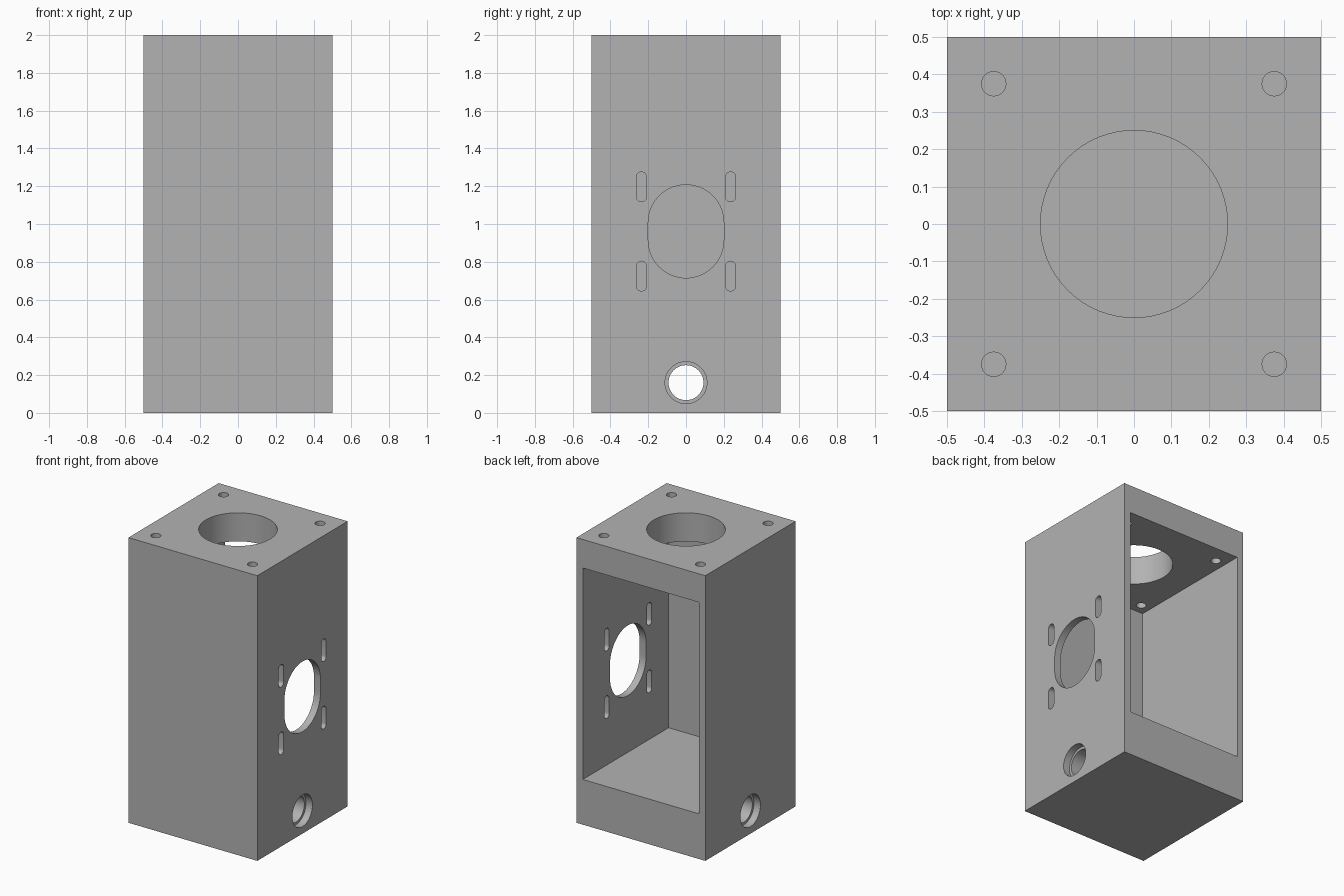
import bpy, bmesh
from math import pi, cos, sin, radians
from mathutils import Vector

cube = bpy.data.objects.get("Cube")
if cube:
    bpy.data.objects.remove(cube, do_unlink=True)

grey = bpy.data.materials.new("plain grey")
grey.use_nodes = True
colour = (0.45, 0.45, 0.45, 1)
grey.diffuse_color = colour
grey.node_tree.nodes["Principled BSDF"].inputs["Base Color"].default_value = colour


def new_object(name, bm):
    bmesh.ops.recalc_face_normals(bm, faces=bm.faces)
    mesh = bpy.data.meshes.new(name)
    bm.to_mesh(mesh)
    bm.free()
    mesh.materials.append(grey)
    obj = bpy.data.objects.new(name, mesh)
    bpy.context.collection.objects.link(obj)
    return obj


def box(name, low, high):
    low, high = Vector(low), Vector(high)
    bm = bmesh.new()
    bmesh.ops.create_cube(bm, size=1)
    for v in bm.verts:
        v.co = (low + high) / 2 + v.co * (high - low)
    return new_object(name, bm)


def slot(name, axis, centre, radius, start, end, straight=0, steps=32):
    """Round or elongated prism along x or z, its profile stretched by straight."""
    bm = bmesh.new()
    arcs = [(i * pi / steps, 1) for i in range(steps + 1)]
    arcs += [(pi + a, -1) for a, _ in arcs]
    if not straight:
        arcs = [(i * pi / steps, 0) for i in range(2 * steps)]
    ring = []
    for a, side in arcs:
        u = centre[0] + radius * cos(a)
        v = centre[1] + radius * sin(a) + side * straight / 2
        ring.append(bm.verts.new((start, u, v) if axis == "x" else (u, v, start)))
    face = bm.faces.new(ring)
    moved = bmesh.ops.extrude_face_region(bm, geom=[face])["geom"]
    shift = (end - start, 0, 0) if axis == "x" else (0, 0, end - start)
    bmesh.ops.translate(bm, vec=shift,
                        verts=[g for g in moved if isinstance(g, bmesh.types.BMVert)])
    return new_object(name, bm)


housing = box("housing", (-0.5, -0.5, 0), (0.5, 0.5, 2))

# Cavity open to the back, and the large opening in the top plate
cutters = [
    box("cavity_cutter", (-0.45, -0.45, 0.317), (0.45, 0.6, 1.8)),
    slot("top_opening_cutter", "z", (0, 0), 0.25, 1.7, 2.1),
]

# Corner screw holes in the top plate
for x in (-0.375, 0.375):
    for y in (-0.375, 0.375):
        cutters.append(slot("screw_hole_cutter", "z", (x, y), 0.0325, 1.7, 2.1, steps=16))

# Elongated opening with four adjustment slots in the side wall
cutters.append(slot("side_opening_cutter", "x", (0, 0.961), 0.2, 0.4, 0.6, 0.093))
for y in (-0.236, 0.236):
    for z in (0.724, 1.197):
        cutters.append(slot("mounting_slot_cutter", "x", (y, z), 0.027, 0.4, 0.6, 0.104, 12))

# Cross bore through the base, with a counterbore at each end
cutters.append(slot("cross_bore_cutter", "x", (0, 0.16), 0.0925, -0.6, 0.6))
for side in (-1, 1):
    cutters.append(slot("counterbore_cutter", "x", (0, 0.16), 0.111, side * 0.45, side * 0.6))

# Cut everything, then remove the cutters
bpy.context.view_layer.objects.active = housing
for cutter in cutters:
    cutter.hide_render = True
    mod = housing.modifiers.new("cut", "BOOLEAN")
    mod.operation = "DIFFERENCE"
    mod.solver = "EXACT"
    mod.object = cutter
    bpy.ops.object.modifier_apply(modifier=mod.name)
    bpy.data.objects.remove(cutter, do_unlink=True)

bpy.ops.object.select_all(action="DESELECT")
housing.select_set(True)
bpy.ops.object.shade_smooth_by_angle(angle=radians(30))
